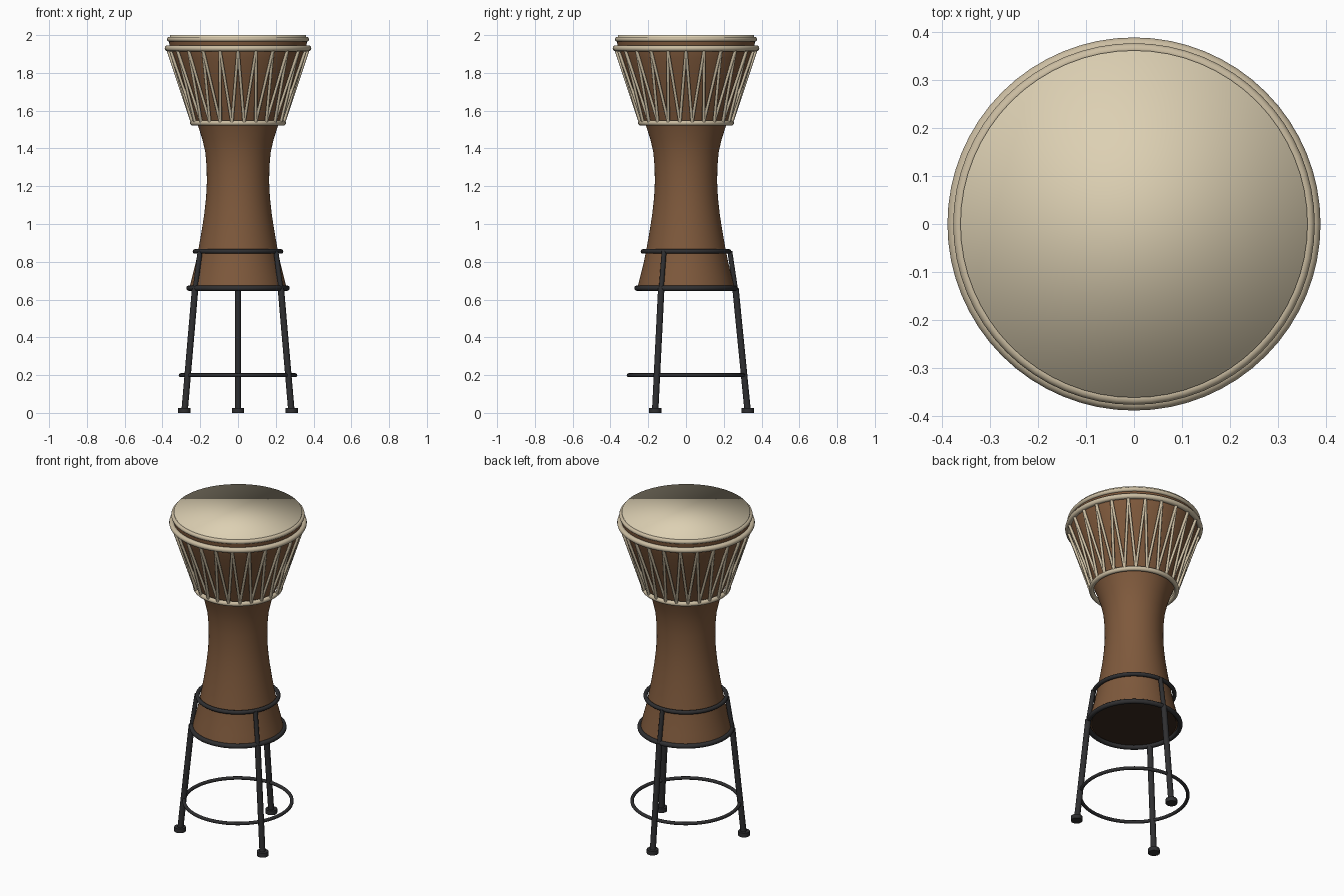
import bpy, bmesh
from math import sin, cos, pi, radians
from mathutils import Vector

if "Cube" in bpy.data.objects:
    bpy.data.objects.remove(bpy.data.objects["Cube"])


def material(name, rgb):
    m = bpy.data.materials.new(name)
    m.diffuse_color = (*rgb, 1)
    m.use_nodes = True
    m.node_tree.nodes["Principled BSDF"].inputs["Base Color"].default_value = m.diffuse_color
    return m


WOOD = material("wood", (0.21, 0.1, 0.045))
DARK = material("dark_wood", (0.045, 0.025, 0.014))
HIDE = material("hide", (0.72, 0.63, 0.45))
ROPE = material("rope", (0.6, 0.51, 0.36))
METAL = material("black_metal", (0.028, 0.028, 0.03))


def finish(name, mat, angle=35):
    ob = bpy.context.object
    ob.name = name
    ob.data.materials.append(mat)
    if angle:
        bpy.ops.object.shade_smooth_by_angle(angle=radians(angle))
    else:
        bpy.ops.object.shade_smooth()
    return ob


def ring(name, z, radius, tube, mat):
    bpy.ops.mesh.primitive_torus_add(major_radius=radius, minor_radius=tube, location=(0, 0, z),
                                     major_segments=64, minor_segments=12)
    return finish(name, mat, 60)


def disc(name, radius, z0, z1, mat, at=(0, 0), sides=64, angle=35):
    bpy.ops.mesh.primitive_cylinder_add(vertices=sides, radius=radius, depth=z1 - z0,
                                        location=(*at, (z0 + z1) / 2))
    return finish(name, mat, angle)


def rod(name, a, b, radius, mat, sides=12):
    a, b = Vector(a), Vector(b)
    bpy.ops.mesh.primitive_cylinder_add(vertices=sides, radius=radius, depth=(b - a).length,
                                        location=(a + b) / 2)
    bpy.context.object.rotation_euler = (b - a).to_track_quat('Z', 'Y').to_euler()
    return finish(name, mat, 50)


def polar(r, a, z):
    return (r * cos(a), r * sin(a), z)


def lathe(name, profile, mat, sides=64):
    bm = bmesh.new()
    rows = [[bm.verts.new(polar(r, 2 * pi * i / sides, z)) for i in range(sides)]
            for r, z in profile]
    for lo, hi in zip(rows, rows[1:]):
        for i in range(sides):
            j = (i + 1) % sides
            bm.faces.new((lo[i], lo[j], hi[j], hi[i]))
    bm.faces.new(rows[0][::-1])
    bm.faces.new(rows[-1])
    me = bpy.data.meshes.new(name)
    bm.to_mesh(me)
    bm.free()
    ob = bpy.data.objects.new(name, me)
    bpy.context.collection.objects.link(ob)
    bpy.ops.object.select_all(action='DESELECT')
    ob.select_set(True)
    bpy.context.view_layer.objects.active = ob
    return finish(name, mat)


# Goblet-shaped wooden shell
lathe("drum_shell", [(0.255, 0.67), (0.243, 0.72), (0.225, 0.79), (0.209, 0.87), (0.193, 0.96),
                     (0.179, 1.05), (0.169, 1.14), (0.165, 1.22), (0.166, 1.3), (0.173, 1.38),
                     (0.189, 1.45), (0.212, 1.52), (0.24, 1.59), (0.278, 1.69), (0.316, 1.79),
                     (0.348, 1.88), (0.362, 1.93), (0.365, 1.97)], WOOD)
disc("drum_base_opening", 0.24, 0.662, 0.672, DARK)

# Skin with fully smooth normals, and binding rings
disc("drum_skin", 0.361, 1.965, 2.0, HIDE, angle=0)
ring("top_ring", 1.978, 0.363, 0.013, ROPE)
ring("upper_rope_ring", 1.93, 0.372, 0.016, ROPE)
ring("lower_rope_ring", 1.535, 0.24, 0.014, ROPE)

# Zigzag tension ropes: one crossing pair per step
N = 24
for i in range(N):
    a = -pi / 2 + 2 * pi * i / N
    for side in (-1, 1):
        rod("tension_rope", polar(0.372, a, 1.925), polar(0.244, a + side * pi / N, 1.535),
            0.008, ROPE, 8)

# Stand rings
ring("stand_top_ring", 0.855, 0.228, 0.012, METAL)
ring("stand_seat_ring", 0.66, 0.26, 0.014, METAL)
ring("stand_foot_ring", 0.2, 0.304, 0.01, METAL)

# Three splayed legs with upper uprights and rubber feet
for deg in (90, 210, 330):
    a = radians(deg)
    rod("stand_leg", polar(0.326, a, 0.015), polar(0.262, a, 0.66), 0.017, METAL)
    rod("stand_upright", polar(0.262, a, 0.655), polar(0.232, a, 0.855), 0.013, METAL)
    disc("stand_foot", 0.033, 0, 0.026, METAL, at=polar(0.328, a, 0)[:2], sides=20)
